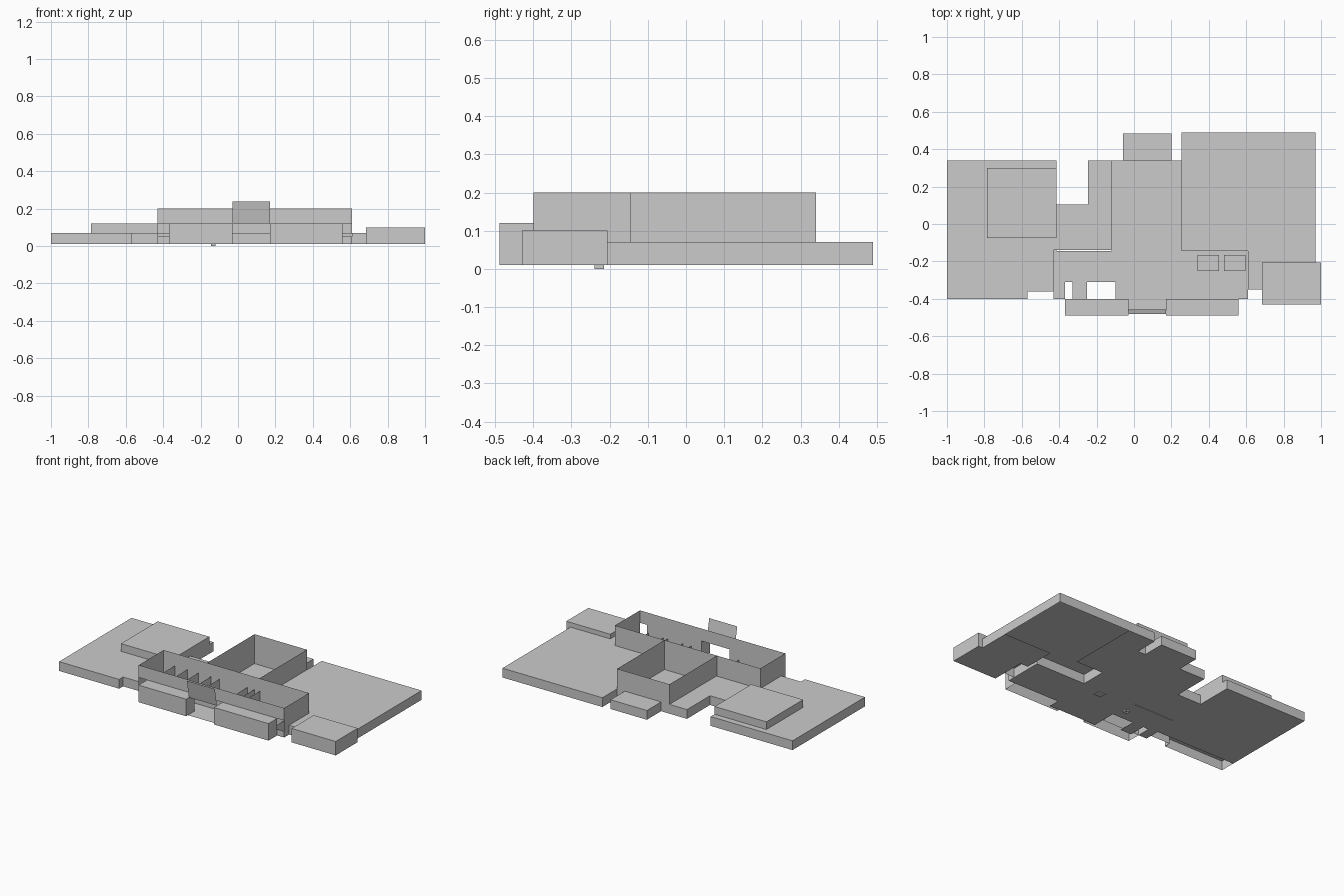
import bpy

if "Cube" in bpy.data.objects:
    bpy.data.objects.remove(bpy.data.objects["Cube"])

B = 0.01   # ground floor level
LOW, MID, TOP = 0.07, 0.12, 0.20


def mesh(name, verts, faces):
    me = bpy.data.meshes.new(name)
    me.from_pydata(verts, [], faces)
    me.validate()
    ob = bpy.data.objects.new(name, me)
    bpy.context.collection.objects.link(ob)
    return ob


def rect(x0, x1, y0, y1):
    return [(x0, y0), (x1, y0), (x1, y1), (x0, y1)]


def shell(name, outline, z1, z0=B, roof=True):
    """Thin walls around a counter-clockwise outline, optional roof."""
    n = len(outline)
    verts = [(x, y, z0) for x, y in outline] + [(x, y, z1) for x, y in outline]
    faces = [(i, (i + 1) % n, (i + 1) % n + n, i + n) for i in range(n)]
    if roof:
        faces.append(tuple(range(n, 2 * n)))
    return mesh(name, verts, faces)


def floor(name, x0, x1, y0, y1, z=B):
    return mesh(name, [(x, y, z) for x, y in rect(x0, x1, y0, y1)], [(3, 2, 1, 0)])


def walls(name, segments, z0, z1):
    """Single-sheet vertical walls along plan segments."""
    verts, faces = [], []
    for x0, y0, x1, y1 in segments:
        k = len(verts)
        verts += [(x0, y0, z0), (x1, y1, z0), (x1, y1, z1), (x0, y0, z1)]
        faces.append((k, k + 1, k + 2, k + 3))
    return mesh(name, verts, faces)


# left wing with its raised roof block and small step
shell("left_wing", [(-1, -.40), (-.57, -.40), (-.57, -.36), (-.43, -.36),
                    (-.43, -.14), (-.415, -.14), (-.415, .34), (-1, .34)], LOW)
shell("left_raised_block", rect(-.785, -.415, -.075, .30), MID, LOW)
floor("left_wing_floor", -1, -.415, -.30, .34)

# low link rooms between left wing and hall
shell("link_rooms", [(-.415, -.14), (-.12, -.14), (-.12, .34), (-.245, .34),
                     (-.245, .105), (-.415, .105)], LOW)
floor("link_floor", -.415, -.12, -.14, .105)
floor("link_floor_rear", -.245, -.12, .105, .34)

# tall open hall and the small block behind it
shell("hall_walls", rect(-.12, .255, -.145, .34), TOP, roof=False)
floor("hall_floor", -.12, .255, -.145, .34)
shell("rear_block", rect(-.06, .20, .34, .485), LOW)
floor("rear_block_floor", -.06, .20, .34, .485)

# right wing
shell("right_wing", [(.255, -.145), (.61, -.145), (.61, -.35), (.685, -.35),
                     (.685, -.205), (.97, -.205), (.97, .49), (.255, .49)], LOW)
floor("right_wing_floor_side", .255, .45, .02, .49)
floor("right_wing_floor_front", .63, .97, -.205, 0)
shell("right_end_block", rect(.685, 1, -.43, -.205), 0.10)
floor("right_end_floor", .685, 1, -.43, -.205)

# main front building: tall thin outer walls, open top
X0, X1, YF, YB = -.43, .61, -.40, -.145
walls("main_outer_walls", [(X1, YF, X1, YB), (X1, YB, X0, YB), (X0, YB, X0, YF)], B, TOP)
walls("main_front_band", [(X0, YF, X1, YF)], MID, TOP)
floor("main_floor", X0, X1, -.31, YB)
floor("front_floor_left", X0, -.37, YF, -.31)
floor("front_floor_box", -.33, -.25, -.42, -.31)
floor("front_floor_right", .24, X1, YF, -.31)
floor("entrance_floor", -.10, .24, -.47, -.31)

# interior partitions along the corridor
walls("corridor_walls", [(X0, -.25, -.09, -.25), (-.03, -.25, .17, -.25), (.22, -.25, X1, -.25),
                         (X0, -.31, -.37, -.31), (-.33, -.31, -.25, -.31), (-.10, -.31, X1, -.31)],
      B, LOW)
walls("back_room_partitions",
      [(x, -.25, x, YB) for x in (-.35, -.26, -.18, -.09, -.03, .17, .22, .26)], B, MID)
walls("front_room_partitions",
      [(x, YF, x, -.31) for x in (-.37, -.10, .24, .30, .41, .44, .55)], B, LOW)
for i, x in enumerate((.34, .48)):
    shell(f"room_counter_{i}", rect(x, x + .115, -.25, -.165), .04)

# two projecting front bays, and the edges left of them
for side, a, b in (("left", -.37, -.03), ("right", .17, .56)):
    shell(f"front_bay_{side}", rect(a, b, -.488, YF), MID)
walls("front_corner_rails", [(X0, YF, -.37, YF), (.56, YF, X1, YF)], B, .05)

# leaning panel above the entrance
mesh("entrance_panel", [(-.03, -.458, MID), (.17, -.458, MID),
                        (.17, -.48, .237), (-.03, -.48, .237)], [(0, 1, 2, 3)])

# small sunken steps under the floor
shell("sunken_step_left", rect(-.145, -.12, -.24, -.215), B, 0)
floor("sunken_step_right", .085, .14, -.20, -.15, .005)
